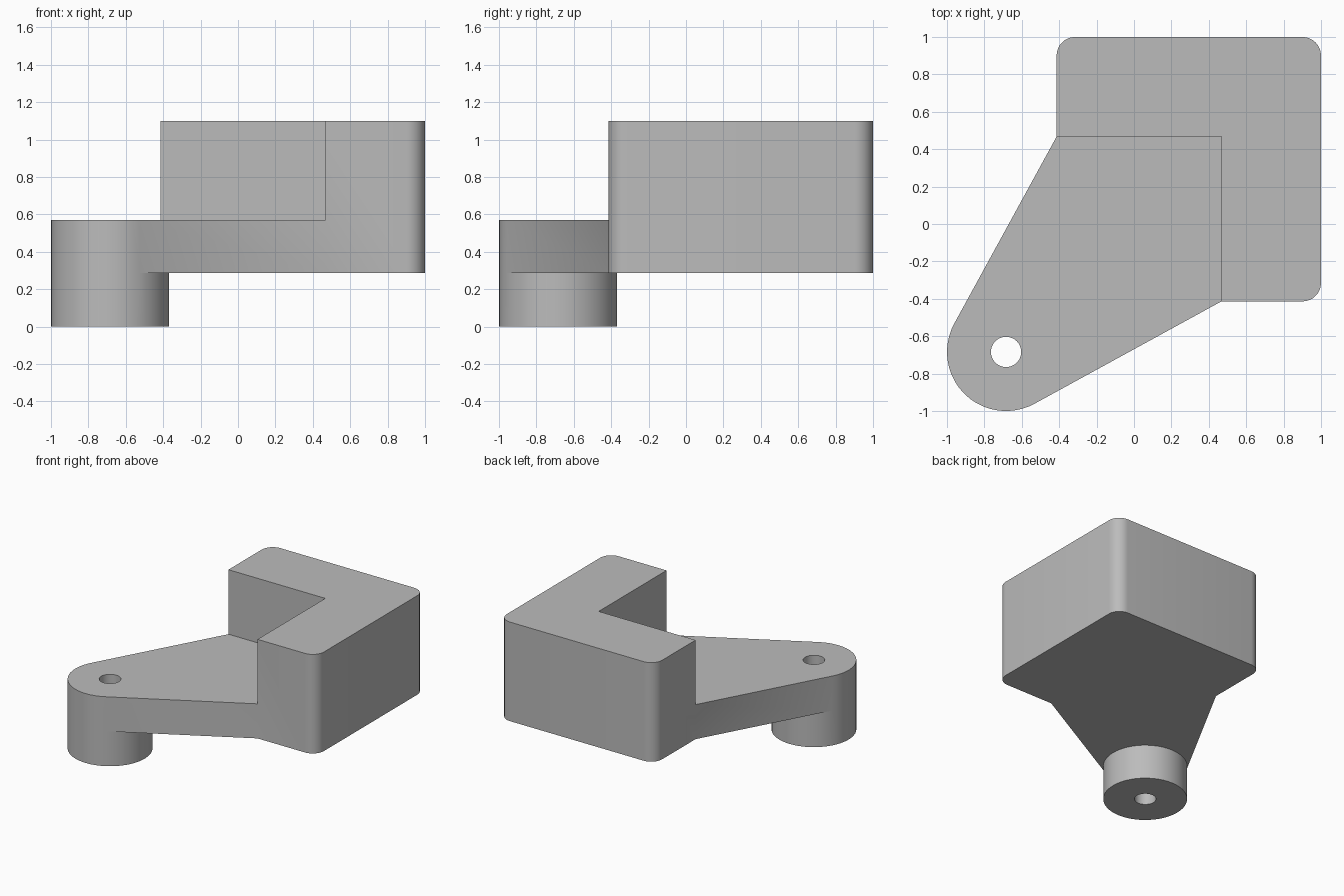
import bpy, bmesh, math

if "Cube" in bpy.data.objects:
    bpy.data.objects.remove(bpy.data.objects["Cube"])

R, HOLE, C = 0.316, 0.081, -0.684      # boss radius, bore radius, boss centre (x = y)
LOW, MID, TOP = 0.286, 0.57, 1.1       # underside, arm top, wall top
NEAR, INNER, FILLET = -0.414, 0.467, 0.10

grey = bpy.data.materials.new("plain grey")
grey.diffuse_color = (0.5, 0.5, 0.5, 1)
grey.use_nodes = True
grey.node_tree.nodes["Principled BSDF"].inputs["Base Color"].default_value = grey.diffuse_color


def arc(cx, cy, r, start, end, steps):
    pts = []
    for i in range(steps + 1):
        a = math.radians(start + (end - start) * i / steps)
        pts.append((cx + r * math.cos(a), cy + r * math.sin(a)))
    return pts


def prism(name, outline, z0, z1):
    bm = bmesh.new()
    base = bm.faces.new([bm.verts.new((x, y, z0)) for x, y in outline])
    top = bmesh.ops.extrude_face_region(bm, geom=[base])["geom"]
    bmesh.ops.translate(bm, vec=(0, 0, z1 - z0),
                        verts=[v for v in top if isinstance(v, bmesh.types.BMVert)])
    bmesh.ops.recalc_face_normals(bm, faces=bm.faces)
    mesh = bpy.data.meshes.new(name)
    bm.to_mesh(mesh)
    bm.free()
    mesh.materials.append(grey)
    ob = bpy.data.objects.new(name, mesh)
    bpy.context.collection.objects.link(ob)
    return ob


def combine(ob, other, operation):
    mod = ob.modifiers.new(operation.lower(), 'BOOLEAN')
    mod.operation, mod.solver, mod.object = operation, 'EXACT', other
    bpy.ops.object.select_all(action='DESELECT')
    bpy.context.view_layer.objects.active = ob
    ob.select_set(True)
    bpy.ops.object.modifier_apply(modifier=mod.name)
    bpy.data.objects.remove(other)


# Full footprint: rounded block corners plus the tapered arm with its round end
F = FILLET
outline = (arc(1 - F, NEAR + F, F, -90, 0, 8)
           + arc(1 - F, 1 - F, F, 0, 90, 8)
           + arc(NEAR + F, 1 - F, F, 90, 180, 8)
           + [(NEAR, INNER)]
           + arc(C, C, R, 150, 300, 20)
           + [(INNER, NEAR)])
bracket = prism("bracket", outline, LOW, TOP)

# Lower the arm, leaving the L-shaped wall
step = prism("step_cutter", [(-2, -2), (INNER, -2), (INNER, INNER), (-2, INNER)], MID, 2)
combine(bracket, step, 'DIFFERENCE')

# Round boss below the arm end
boss = prism("boss", arc(C, C, R, 0, 360, 48)[:-1], 0, LOW)
combine(bracket, boss, 'UNION')

# Bore through arm and boss
bore = prism("bore_cutter", arc(C, C, HOLE, 0, 360, 32)[:-1], -0.5, 1.5)
combine(bracket, bore, 'DIFFERENCE')

bpy.ops.object.shade_smooth_by_angle(angle=math.radians(30))
